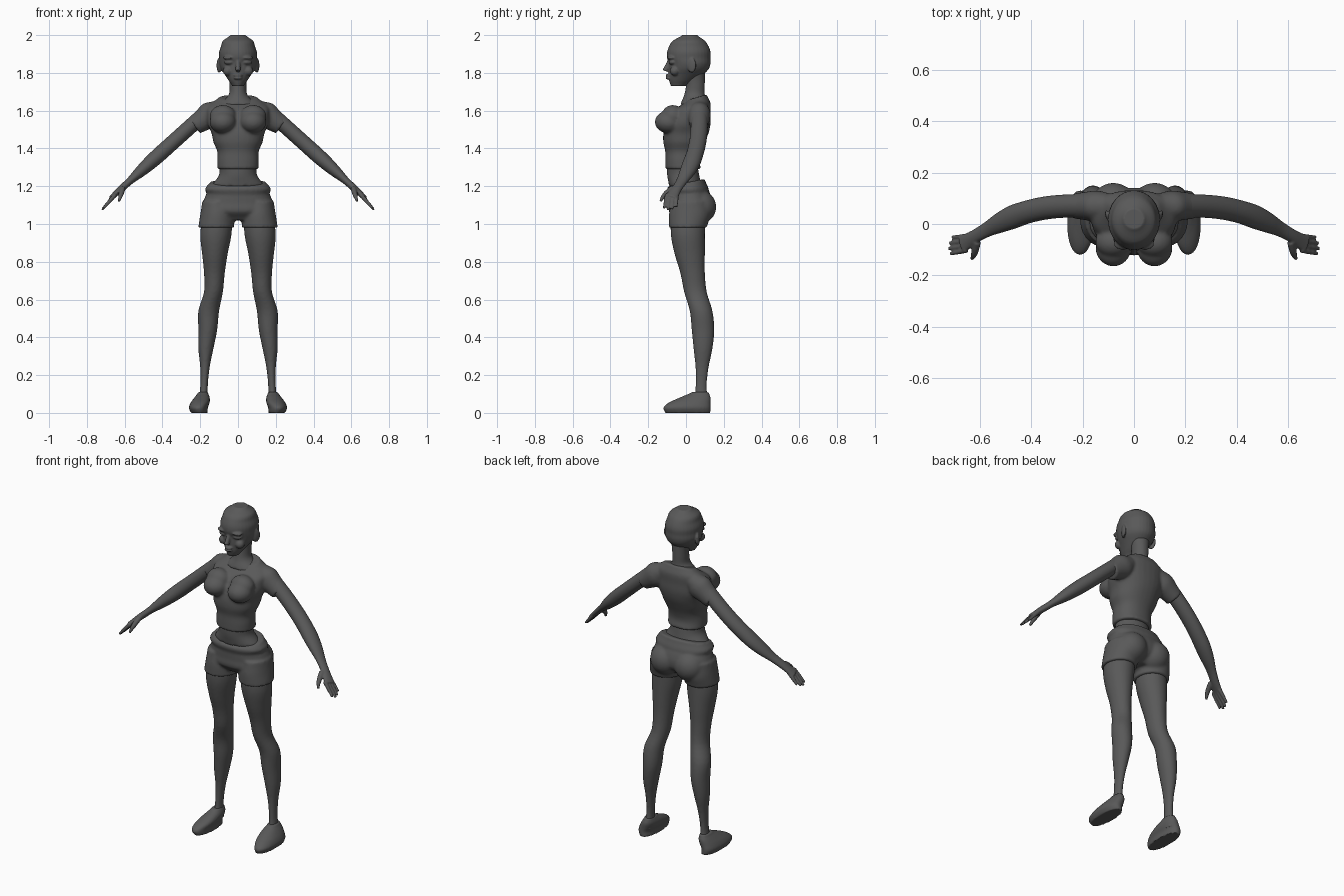
import bpy, bmesh, math
from mathutils import Matrix, Vector

cube = bpy.data.objects.get("Cube")
if cube:
    bpy.data.objects.remove(cube, do_unlink=True)

SIDES = 32
STEPS = 4

grey = bpy.data.materials.new("plain dark grey")
grey.use_nodes = True
tone = (0.1, 0.1, 0.1, 1)
grey.diffuse_color = tone
grey.node_tree.nodes["Principled BSDF"].inputs["Base Color"].default_value = tone


def smooth_rows(rows):
    """Interpolate evenly spaced sections with a Catmull-Rom spline."""
    smoothed = []
    last = len(rows) - 1
    for index in range(last):
        before, here = rows[max(index - 1, 0)], rows[index]
        after, beyond = rows[index + 1], rows[min(index + 2, last)]
        for step in range(STEPS):
            t = step / STEPS
            row = []
            for p, q, r, s in zip(before, here, after, beyond):
                slope_in, slope_out = (r - p) / 2, (s - q) / 2
                ease = t * t * (3 - 2 * t)
                blend = q + (r - q) * ease
                row.append(blend + slope_in * t * (1 - t) ** 2 - slope_out * t * t * (1 - t))
            smoothed.append(row)
    smoothed.append(rows[last])
    return smoothed


def skin_rings(bm, rings):
    """Join rings of points into a capped tube."""
    loops = [[bm.verts.new(point) for point in ring] for ring in rings]
    for low, high in zip(loops, loops[1:]):
        for i in range(SIDES):
            j = (i + 1) % SIDES
            bm.faces.new((low[i], low[j], high[j], high[i]))
    bm.faces.new(loops[0][::-1])
    bm.faces.new(loops[-1])


def rounded(value, power):
    return math.copysign(abs(value) ** power, value)


def circle():
    angles = [math.tau * i / SIDES for i in range(SIDES)]
    return [(math.cos(angle), math.sin(angle)) for angle in angles]


def slices(bm, top, bottom, rows, power=1.0, tilt=0.0):
    """Evenly stacked sections (inner x, outer x, front y, back y); tilt fades downwards."""
    rows = smooth_rows(rows)
    rings = []
    for index, (inner, outer, front, back) in enumerate(rows):
        t = index / (len(rows) - 1)
        centre = Vector(((inner + outer) / 2, (front + back) / 2, top + (bottom - top) * t))
        lean = tilt * (1 - t) ** 4
        ring = []
        for cosine, sine in circle():
            across = (outer - inner) / 2 * rounded(cosine, power)
            deep = (back - front) / 2 * rounded(sine, power)
            ring.append(centre + Vector((across, deep, lean * deep)))
        rings.append(ring)
    skin_rings(bm, rings)


def centred(bm, top, bottom, rows, **options):
    """Evenly stacked sections (half width, front y, back y) about the middle plane."""
    slices(bm, top, bottom, [(-half, half, front, back) for half, front, back in rows], **options)


def tube(bm, start, end, rows, bow=0.0):
    """Even sections (thickness, breadth) along a path that bows towards the back."""
    rows = smooth_rows(rows)
    start, end = Vector(start), Vector(end)
    back = Vector((0, 1, 0))
    rings = []
    for index, (thickness, breadth) in enumerate(rows):
        t = index / (len(rows) - 1)
        spot = start.lerp(end, t) + back * bow * math.sin(math.pi * t)
        along = end - start + back * bow * math.pi * math.cos(math.pi * t)
        up = along.cross(back).normalized()
        side = along.cross(up).normalized()
        rings.append([spot + up * thickness * cosine + side * breadth * sine
                      for cosine, sine in circle()])
    skin_rings(bm, rings)


def ball(bm, centre, size, turn=0.0):
    matrix = Matrix.Translation(centre) @ Matrix.Rotation(turn, 4, "Z") @ Matrix.Diagonal((*size, 1))
    bmesh.ops.create_uvsphere(bm, u_segments=SIDES, v_segments=SIDES // 2, radius=1, matrix=matrix)


def finish(name, bm, voxel, passes):
    """Mirror the pieces, fuse them and relax the joins."""
    bmesh.ops.recalc_face_normals(bm, faces=bm.faces)
    mesh = bpy.data.meshes.new(name)
    bm.to_mesh(mesh)
    bm.free()
    mesh.materials.append(grey)
    mesh.shade_smooth()
    part = bpy.data.objects.new(name, mesh)
    bpy.context.collection.objects.link(part)
    mirror = part.modifiers.new("Mirror", "MIRROR")
    mirror.use_mirror_merge = False
    fuse = part.modifiers.new("Fuse", "REMESH")
    fuse.mode = "VOXEL"
    fuse.voxel_size = voxel
    fuse.use_smooth_shade = True
    relax = part.modifiers.new("Relax", "SMOOTH")
    relax.factor = 0.5
    relax.iterations = passes


# Head, with brows, eyes, cheeks, nose, lips and ears
bm = bmesh.new()
centred(bm, 2, 1.73, [(.04, -.02, .06), (.08, -.07, .1), (.09, -.09, .12), (.1, -.1, .13),
                      (.1, -.1, .13), (.1, -.09, .13), (.09, -.09, .12), (.07, -.09, .09),
                      (.05, -.09, .05), (.03, -.08, 0)])
ball(bm, (.05, -.08, 1.88), (.03, .02, .01), .3)
ball(bm, (.05, -.075, 1.856), (.025, .015, .012), .4)
ball(bm, (.055, -.06, 1.81), (.025, .025, .025))
tube(bm, (0, -.085, 1.87), (0, -.11, 1.81), [(.01, .01), (.012, .012), (.013, .016)])
for height in (1.787, 1.773):
    ball(bm, (0, -.093, height), (.024, .016, .008))
ball(bm, (.1, .03, 1.84), (.01, .025, .04), -.4)
finish("head", bm, .005, 2)

# Neck
bm = bmesh.new()
centred(bm, 1.84, 1.63, [(.06, .01, .1), (.05, 0, .1), (.045, 0, .1), (.05, -.01, .1),
                         (.1, -.03, .11)])
finish("neck", bm, .008, 3)

# Shirt: trunk, bust, shoulders and sleeves
bm = bmesh.new()
centred(bm, 1.67, 1.29, [(.1, 0, .11), (.16, -.06, .13), (.165, -.09, .13), (.16, -.11, .13),
                         (.14, -.12, .12), (.13, -.12, .1), (.11, -.11, .08), (.11, -.11, .07),
                         (.11, -.11, .08)], power=.9, tilt=.3)
ball(bm, (.08, -.09, 1.54), (.07, .075, .06))
ball(bm, (.08, -.07, 1.57), (.07, .06, .06))
tube(bm, (.1, .07, 1.61), (.23, .07, 1.52), [(.05, .05), (.07, .06), (.06, .055), (.05, .05)])
finish("shirt", bm, .008, 4)

# Midriff
bm = bmesh.new()
centred(bm, 1.32, 1.2, [(.1, -.1, .06), (.1, -.1, .07), (.14, -.09, .08)])
finish("midriff", bm, .008, 2)

# Shorts: waistband, pelvis, leg openings and seat
bm = bmesh.new()
centred(bm, 1.22, 1.15, [(.15, -.09, .1), (.175, -.1, .12), (.16, -.09, .12)], tilt=.2, power=.9)
centred(bm, 1.2, 1.02, [(.15, -.08, .11), (.17, -.09, .13), (.185, -.09, .14), (.19, -.09, .13),
                        (.14, -.05, .08)], power=.9)
slices(bm, 1.12, .98, [(.03, .19, -.08, .12), (.02, .2, -.09, .13), (.02, .21, -.09, .11)])
ball(bm, (.08, .07, 1.09), (.09, .09, .09))
finish("shorts", bm, .008, 4)

# Legs
bm = bmesh.new()
slices(bm, 1.04, .04, [(.03, .19, -.08, .1), (.035, .2, -.08, .1), (.055, .19, -.06, .1),
                       (.07, .18, -.03, .1), (.08, .18, -.01, .11), (.1, .21, .02, .14),
                       (.11, .21, .03, .15), (.13, .21, .04, .14), (.15, .2, .05, .12),
                       (.16, .2, .05, .11), (.16, .21, .04, .12)])
finish("legs", bm, .008, 3)

# Shoes
bm = bmesh.new()
slices(bm, .11, 0, [(.16, .21, .03, .12), (.15, .23, -.03, .13), (.15, .25, -.09, .13),
                    (.16, .26, -.12, .13), (.16, .25, -.11, .13)], power=.9)
finish("shoes", bm, .006, 2)

# Arms and hands, with four fingers and a thumb
bm = bmesh.new()
upper = [(.04, .045)] * 6
lower = [(.037, .046), (.03, .04), (.02, .03), (.018, .027), (.013, .035)]
tube(bm, (.17, .07, 1.59), (.67, -.08, 1.14), upper + lower, bow=.05)
for finger, reach in enumerate((.9, 1, .95, .8)):
    spread = (finger - 1.5) * .018
    knuckle = Vector((.65, spread - .075, 1.155))
    tip = knuckle + Vector((.07, spread / 5 - .01, -.08)) * reach
    tube(bm, knuckle, tip, [(.011, .01), (.01, .009), (.007, .007)])
tube(bm, (.61, -.07, 1.19), (.63, -.135, 1.12), [(.015, .015), (.013, .013), (.007, .007)], bow=-.01)
finish("arms", bm, .005, 2)
